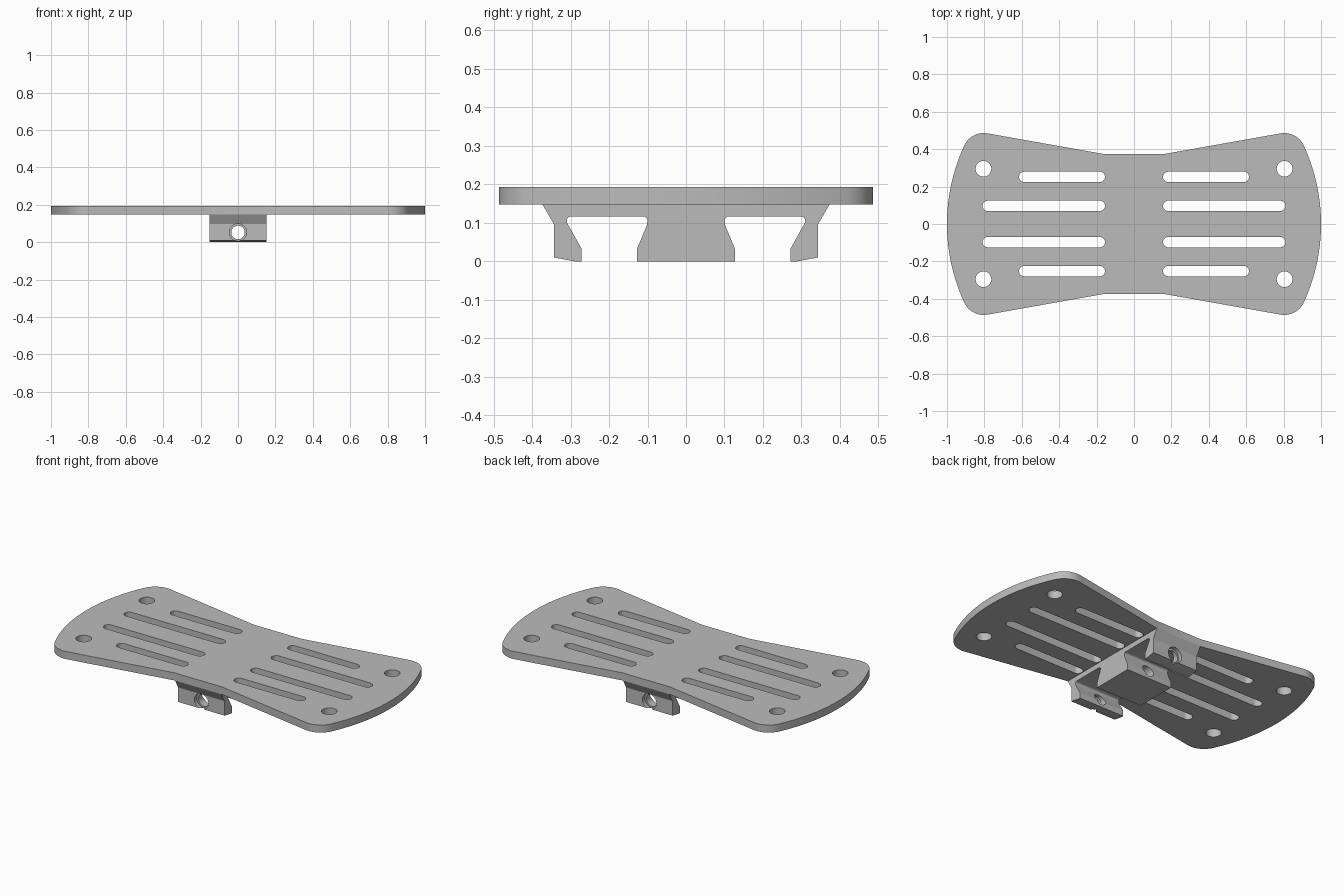
import bpy, bmesh, math
from mathutils import Matrix

cube = bpy.data.objects.get("Cube")
if cube:
    bpy.data.objects.remove(cube, do_unlink=True)

grey = bpy.data.materials.new("plain grey")
grey.use_nodes = True
grey.diffuse_color = (0.5, 0.5, 0.5, 1)
grey.node_tree.nodes["Principled BSDF"].inputs["Base Color"].default_value = (0.5, 0.5, 0.5, 1)


def arc(cx, cy, r, start, end, n):
    """Points along an arc, angles in degrees."""
    angles = [math.radians(start + (end - start) * i / n) for i in range(n + 1)]
    return [(cx + r * math.cos(a), cy + r * math.sin(a)) for a in angles]


def slot(x0, x1, y, r):
    """Closed outline of a round-ended slot."""
    return arc(x1 - r, y, r, -90, 90, 12) + arc(x0 + r, y, r, 90, 270, 12)


def activate(obj):
    bpy.ops.object.select_all(action='DESELECT')
    obj.select_set(True)
    bpy.context.view_layer.objects.active = obj


def extrude_outlines(name, outlines, thickness, matrix):
    """Solid from a flat outline; any further outlines become holes."""
    curve = bpy.data.curves.new(name, 'CURVE')
    curve.dimensions = '2D'
    curve.fill_mode = 'BOTH'
    curve.extrude = thickness / 2
    for points in outlines:
        spline = curve.splines.new('POLY')
        spline.points.add(len(points) - 1)
        for p, (x, y) in zip(spline.points, points):
            p.co = (x, y, 0, 1)
        spline.use_cyclic_u = True
    obj = bpy.data.objects.new(name, curve)
    bpy.context.collection.objects.link(obj)
    activate(obj)
    bpy.ops.object.convert(target='MESH')
    obj = bpy.context.object
    bm = bmesh.new()
    bm.from_mesh(obj.data)
    bmesh.ops.transform(bm, matrix=matrix, verts=bm.verts)
    bmesh.ops.remove_doubles(bm, verts=bm.verts, dist=0.0002)
    bmesh.ops.recalc_face_normals(bm, faces=bm.faces)
    bm.to_mesh(obj.data)
    bm.free()
    return obj


def finish(obj):
    obj.data.materials.clear()
    obj.data.materials.append(grey)
    activate(obj)
    bpy.ops.object.shade_smooth_by_angle(angle=math.radians(25))


# Plate outline: one quarter, then mirrored in x and y
corner_r = 0.115
tilt = math.degrees(math.atan2(0.11, 0.63))
corner_a = 24.8
cx = (1 - corner_r) * math.cos(math.radians(corner_a))
cy = (1 - corner_r) * math.sin(math.radians(corner_a))
quarter = arc(0, 0, 1, 0, corner_a, 16)
quarter += arc(cx, cy, corner_r, corner_a, 90 + tilt, 14)[1:]
quarter.append((0.155, 0.373))
half = quarter + [(-x, y) for x, y in reversed(quarter)]
outline = half + [(x, -y) for x, y in reversed(half[1:-1])]

# Plate openings: corner holes and slots
openings = []
for sy in (1, -1):
    for sx in (1, -1):
        openings.append(arc(sx * 0.805, sy * 0.295, 0.042, 0, 352.5, 47))
        for length_end, y in ((0.615, 0.252), (0.81, 0.097)):
            x0, x1 = sorted((sx * 0.155, sx * length_end))
            openings.append(slot(x0, x1, sy * y, 0.028))
plate = extrude_outlines("deck_plate", [outline] + openings, 0.045,
                         Matrix.Translation((0, 0, 0.1705)))
finish(plate)

# Clamp bracket: side profile mirrored front to back, extruded across
profile = [(0.127, 0), (0.127, 0.033), (0.102, 0.093)]
profile += arc(0.112, 0.105, 0.012, 180, 90, 5)
profile += arc(0.298, 0.105, 0.012, 90, -25, 6)
profile += [(0.272, 0.034), (0.272, 0), (0.289, 0), (0.343, 0.01),
            (0.343, 0.096), (0.373, 0.148)]
side = profile[::-1] + [(-y, z) for y, z in profile]
to_world = Matrix(((0, 0, 1, 0), (1, 0, 0, 0), (0, 1, 0, 0), (0, 0, 0, 1)))
bracket = extrude_outlines("clamp_bracket", [side], 0.304, to_world)

# Bolt bore through the bracket, with a counterbore on each outer face
for radius, length, y in ((0.036, 1, 0), (0.046, 0.08, 0.36), (0.046, 0.08, -0.36)):
    bpy.ops.mesh.primitive_cylinder_add(vertices=40, radius=radius, depth=length,
                                        location=(0, y, 0.052),
                                        rotation=(math.pi / 2, 0, 0))
    cutter = bpy.context.object
    cutter.hide_render = True
    cut = bracket.modifiers.new("bore", 'BOOLEAN')
    cut.operation = 'DIFFERENCE'
    cut.solver = 'EXACT'
    cut.object = cutter
    activate(bracket)
    bpy.ops.object.modifier_apply(modifier=cut.name)
    bpy.data.objects.remove(cutter, do_unlink=True)
finish(bracket)
